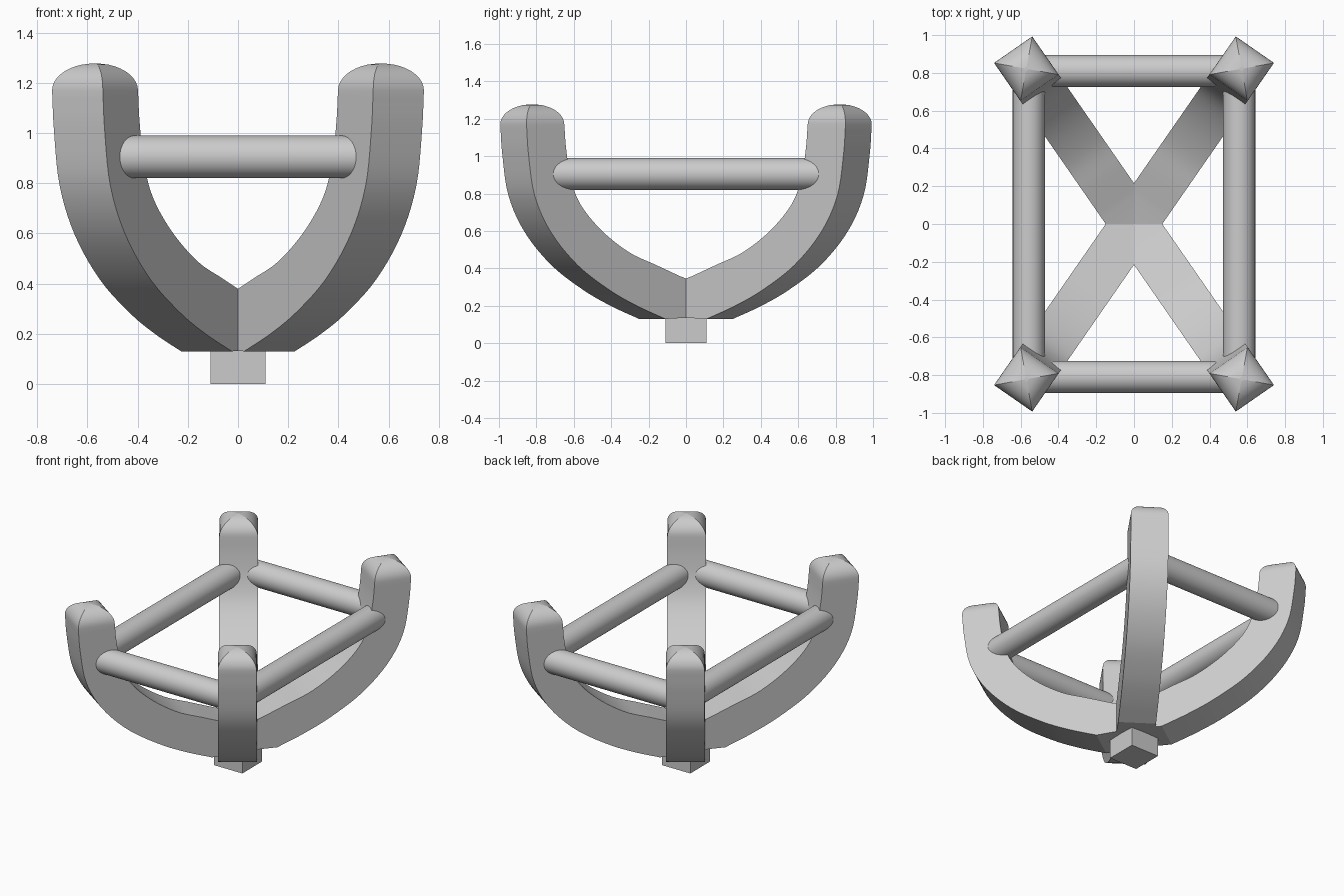
import bpy, bmesh, math
from mathutils import Vector

if "Cube" in bpy.data.objects:
    bpy.data.objects.remove(bpy.data.objects["Cube"])

ANG = math.atan2(0.822, 0.57)   # heading of each diagonal arm
HALF = 0.123                    # half width of the square arm section

# Arm side profile: (outer r, outer z, inner r, inner z), from hub to tip
PROFILE = [(0.22, 0.13, 0.12, 0.357), (0.40, 0.198, 0.29, 0.422),
           (0.58, 0.283, 0.457, 0.487), (0.79, 0.417, 0.633, 0.602),
           (0.965, 0.595, 0.77, 0.74), (1.07, 0.79, 0.835, 0.88),
           (1.11, 1.01, 0.865, 1.04), (1.123, 1.17, 0.877, 1.17)]


def smooth_path(pts, n=5):
    """Catmull-Rom interpolation through the profile points."""
    p = [Vector(q) for q in pts]
    p = [2 * p[0] - p[1]] + p + [2 * p[-1] - p[-2]]
    out = []
    for i in range(1, len(p) - 2):
        a, b, c, d = p[i - 1:i + 3]
        for k in range(n):
            t = k / n
            out.append(0.5 * (2 * b + (c - a) * t + (2 * a - 5 * b + 4 * c - d) * t * t
                              + (3 * b - a - 3 * c + d) * t ** 3))
    return out + [p[-2]]


def make_arm(name, sx, sy):
    u = Vector((sx * math.cos(ANG), sy * math.sin(ANG), 0))
    v = Vector((-u.y, u.x, 0))
    # sections: hub centre, curved arm, then the domed square tip
    secs = [(0, 0.14, 0, 0.32, HALF)]
    secs += [(*q, HALF) for q in smooth_path(PROFILE)]
    for k in range(1, 10):
        a = math.radians(9 * k + (5 if k == 9 else 0))
        h, z = HALF * math.cos(a), 1.17 + 0.108 * math.sin(a)
        secs.append((1 + h, z, 1 - h, z, h))
    bm = bmesh.new()
    rings = []
    for ro, zo, ri, zi, w in secs:
        rings.append([bm.verts.new(u * r + v * s + Vector((0, 0, z)))
                      for r, z, s in ((ro, zo, -w), (ro, zo, w), (ri, zi, w), (ri, zi, -w))])
    for a, b in zip(rings, rings[1:]):
        for i in range(4):
            j = (i + 1) % 4
            bm.faces.new((a[i], a[j], b[j], b[i])).smooth = True
            e = bm.edges.get((a[i], b[i]))
            if e:
                e.smooth = False
    bm.faces.new(rings[0])
    bm.faces.new(rings[-1])
    # crisp long corners and hub kink
    for a, b in zip(rings, rings[1:]):
        for i in range(4):
            bm.edges.get((a[i], b[i])).smooth = False
    bm.edges.get((rings[1][0], rings[1][1])).smooth = False
    bmesh.ops.recalc_face_normals(bm, faces=bm.faces)
    me = bpy.data.meshes.new(name)
    bm.to_mesh(me)
    bm.free()
    bpy.context.collection.objects.link(bpy.data.objects.new(name, me))


def make_bar(name, loc, rot, length):
    bpy.ops.mesh.primitive_cylinder_add(vertices=40, radius=0.085, depth=length,
                                        location=loc, rotation=rot)
    bpy.context.object.name = name
    bpy.ops.object.shade_smooth_by_angle(angle=math.radians(40))


# Four curved arms
for sx, side in ((-1, "left"), (1, "right")):
    for sy, end in ((-1, "front"), (1, "back")):
        make_arm(f"{end}_{side}_arm", sx, sy)

# Rectangular ring of round bars
for s, a, b in ((-1, "front", "left"), (1, "back", "right")):
    make_bar(a + "_bar", (0, s * 0.81, 0.905), (0, math.pi / 2, 0), 1.10)
    make_bar(b + "_bar", (s * 0.557, 0, 0.905), (math.pi / 2, 0, 0), 1.60)

# Square base peg
bpy.ops.mesh.primitive_cube_add(size=1, location=(0, 0, 0.11))
peg = bpy.context.object
peg.name = "base_peg"
peg.scale = (0.22, 0.22, 0.22)
